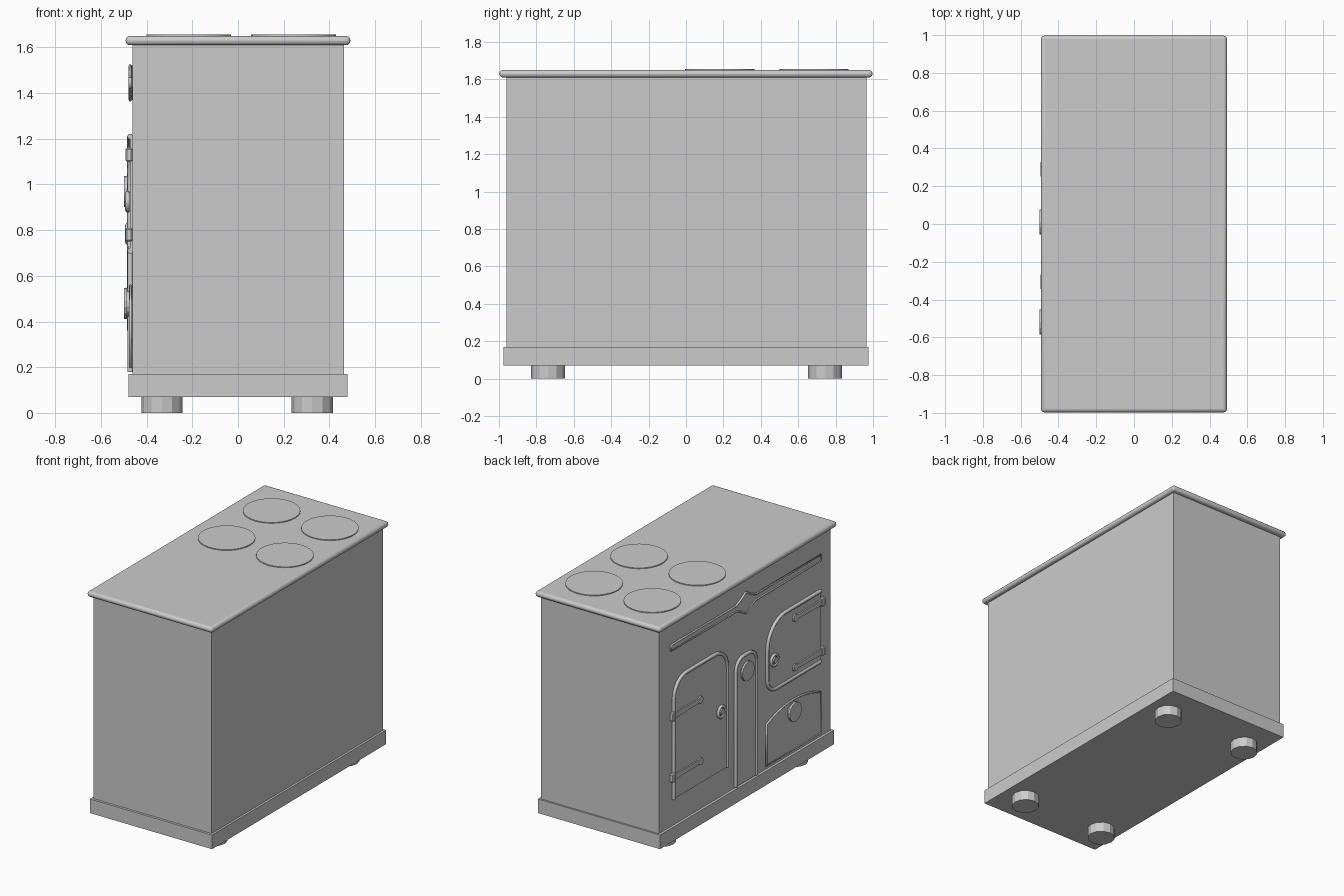
import bpy, bmesh
from math import sin, cos, pi, radians

if "Cube" in bpy.data.objects:
    bpy.data.objects.remove(bpy.data.objects["Cube"])

FACE = -0.462  # x of the decorated side


def finish(name, bm, bevel=0, segments=3):
    bmesh.ops.recalc_face_normals(bm, faces=bm.faces)
    me = bpy.data.meshes.new(name)
    bm.to_mesh(me)
    bm.free()
    ob = bpy.data.objects.new(name, me)
    bpy.context.collection.objects.link(ob)
    if bevel:
        m = ob.modifiers.new("Bevel", "BEVEL")
        m.width, m.segments = bevel, segments
    return ob


def smooth(ob):
    bpy.ops.object.select_all(action="DESELECT")
    bpy.context.view_layer.objects.active = ob
    ob.select_set(True)
    bpy.ops.object.shade_smooth_by_angle(angle=radians(35))


def box(name, lo, hi, **kw):
    bm = bmesh.new()
    bmesh.ops.create_cube(bm, size=1)
    for v in bm.verts:
        v.co = [l + (c + 0.5) * (h - l) for l, h, c in zip(lo, hi, v.co)]
    return finish(name, bm, **kw)


def panel(name, outline, x_out, x_in=FACE + 0.01):
    """Extrude a (y, z) outline along x."""
    bm = bmesh.new()
    f = bm.faces.new([bm.verts.new((x_in, y, z)) for y, z in outline])
    r = bmesh.ops.extrude_face_region(bm, geom=[f])
    for v in r["geom"]:
        if isinstance(v, bmesh.types.BMVert):
            v.co.x = x_out
    return finish(name, bm)


def disc(name, y, z, r, x_out, n=14, x_in=FACE):
    return panel(name, [(y + r * cos(2 * pi * (i + .5) / n), z + r * sin(2 * pi * (i + .5) / n))
                        for i in range(n)], x_out, x_in)


def arc(cy, cz, r, a0, a1, n=6):
    return [(cy + r * cos(radians(a0 + (a1 - a0) * i / n)),
             cz + r * sin(radians(a0 + (a1 - a0) * i / n))) for i in range(n + 1)]


def rim(name, path, x, r, cyclic=False):
    cu = bpy.data.curves.new(name, "CURVE")
    cu.dimensions = "3D"
    cu.bevel_depth, cu.bevel_resolution, cu.use_fill_caps = r, 1, True
    s = cu.splines.new("POLY")
    s.points.add(len(path) - 1)
    for p, (y, z) in zip(s.points, path):
        p.co = (x, y, z, 1)
    s.use_cyclic_u = cyclic
    ob = bpy.data.objects.new(name, cu)
    bpy.context.collection.objects.link(ob)


def cylinder(name, x, y, z0, z1, r, n):
    bm = bmesh.new()
    bmesh.ops.create_cone(bm, cap_ends=True, segments=n, radius1=r, radius2=r, depth=z1 - z0)
    bmesh.ops.translate(bm, verts=bm.verts, vec=(x, y, (z0 + z1) / 2))
    return finish(name, bm)


# Carcass
box("body", (FACE, -0.96, 0.15), (0.465, 0.965, 1.63))
box("plinth", (-0.48, -0.977, 0.07), (0.48, 0.977, 0.17))
smooth(box("worktop", (-0.492, -0.997, 1.61), (0.492, 0.997, 1.65), bevel=0.018))

# Feet and hot plates
for x in (-0.333, 0.325):
    for y in (-0.738, 0.743):
        cylinder("foot", x, y, 0, 0.08, 0.09, 12)
for x in (-0.215, 0.243):
    for y in (0.18, 0.685):
        smooth(cylinder("hot_plate", x, y, 1.64, 1.656, 0.185, 32))

# Tall oven door with rounded top
door = [(0.21, 0.36)] + arc(0.35, 1.07, 0.14, 180, 90) + arc(0.67, 1.07, 0.14, 90, 0) + [(0.81, 0.36)]
panel("tall_door", door, -0.472)
rim("tall_door_rim", door, -0.472, 0.013)

# Upper door, rounded on its handle side only
upper = [(-0.835, 0.71)] + arc(-0.33, 0.80, 0.09, -90, 0) + arc(-0.44, 1.01, 0.20, 0, 90, 8) + [(-0.835, 1.21)]
panel("upper_door", upper, -0.472)
rim("upper_door_rim", upper, -0.472, 0.013)

# Drawer with arched top edge
top = [(-0.23 - 0.61 * i / 10, 0.49 + 0.065 * (1 - (i / 5 - 1) ** 2)) for i in range(11)]
drawer = [(-0.23, 0.2)] + top + [(-0.84, 0.2)]
panel("drawer", drawer, -0.472)
rim("drawer_rim", drawer, -0.471, 0.007, True)

# Central flue column
column = [(0.115, 0.18)] + arc(0.03, 0.995, 0.085, 0, 90) + arc(-0.03, 0.995, 0.085, 90, 180) + [(-0.115, 0.18)]
panel("column", column, -0.474)
rim("column_rim", column, -0.472, 0.012)

# Knobs
for y, z in ((0.01, 0.97), (-0.52, 0.478)):
    disc("knob_base", y, z, 0.055, -0.488)
    disc("knob", y, z, 0.068, -0.499, x_in=-0.485)

# Round door latches with a small lever
for y, z in ((0.29, 0.785), (-0.305, 0.925)):
    rim("latch_ring", arc(y, z, 0.038, 0, 330, 11), -0.483, 0.011, True)
    disc("latch_centre", y, z, 0.022, -0.494, 10)

# Strap hinges: barrel at door edge, strap, round tip
for edge, d, heights in ((0.83, -1, (0.52, 0.955)), (-0.855, 1, (0.78, 1.13))):
    for z in heights:
        y0, y1 = edge, edge + d * 0.31
        panel("hinge_strap", [(y0, z - 0.02), (y1, z - 0.014), (y1, z + 0.014), (y0, z + 0.02)], -0.482)
        disc("hinge_tip", y1, z, 0.026, -0.483, 10)
        box("hinge_barrel", (-0.492, edge - 0.016, z - 0.03), (FACE, edge + 0.016, z + 0.03),
            bevel=0.006, segments=1)

# Decorative rail with a pointed centre
half = [(0.84, 1.465), (0.11, 1.465), (0.06, 1.485), (0.0, 1.52)]
low = [(0.0, 1.37), (0.06, 1.405), (0.11, 1.425), (0.84, 1.425)]
rail = half + [(-y, z) for y, z in half[-2::-1]] + [(-y, z) for y, z in low[:0:-1]] + low
panel("rail", rail, -0.473)
rim("rail_edge", rail, -0.472, 0.007, True)
